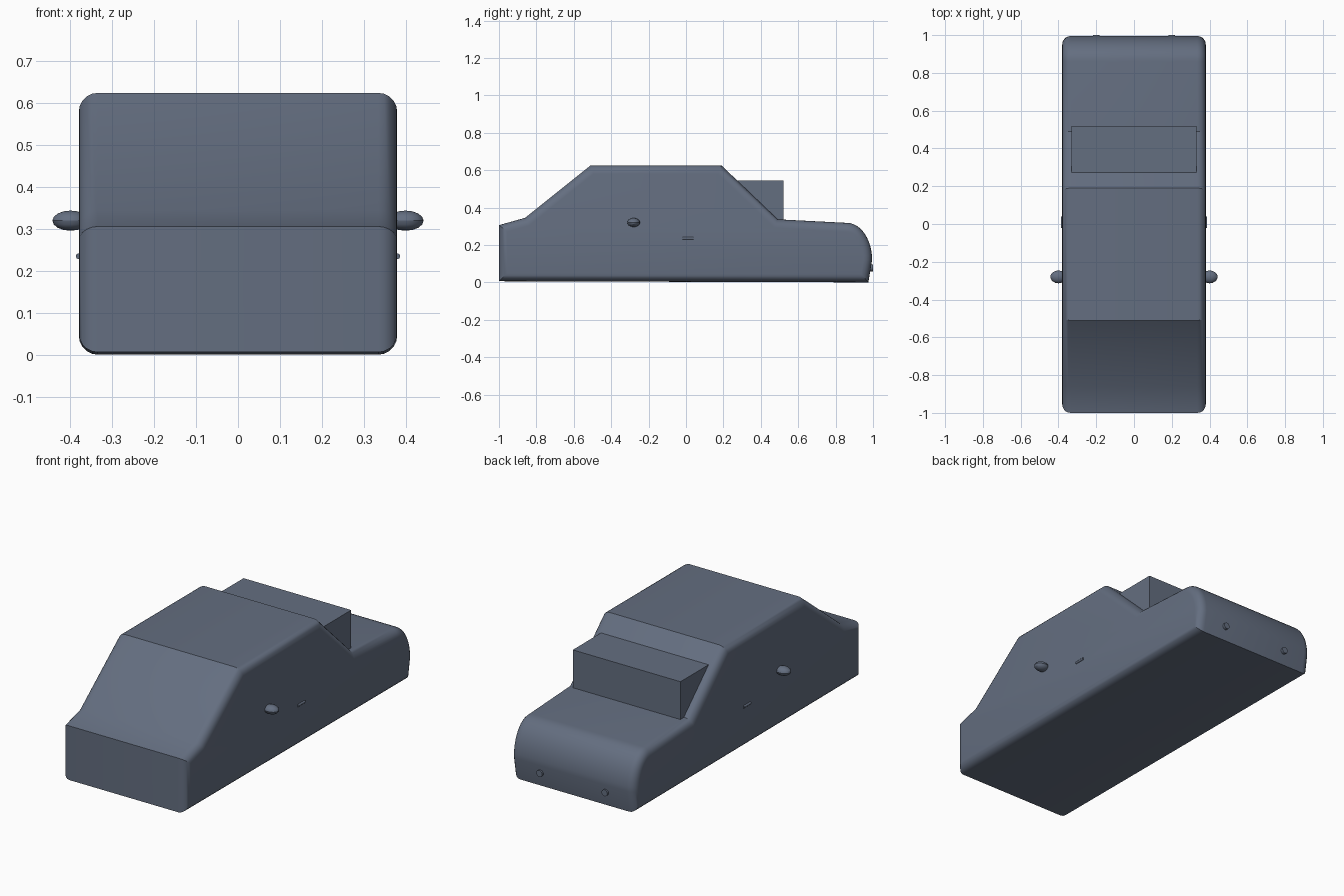
import bpy, bmesh, math

default = bpy.data.objects.get("Cube")
if default:
    bpy.data.objects.remove(default, do_unlink=True)

paint = bpy.data.materials.new("slate_grey")
paint.use_nodes = True
SLATE = (0.127, 0.156, 0.216, 1)
paint.diffuse_color = SLATE
paint.node_tree.nodes["Principled BSDF"].inputs["Base Color"].default_value = SLATE


def finish(name, bm, smooth=True):
    """Turn a bmesh into a painted object."""
    bmesh.ops.recalc_face_normals(bm, faces=bm.faces)
    mesh = bpy.data.meshes.new(name)
    bm.to_mesh(mesh)
    bm.free()
    mesh.materials.append(paint)
    obj = bpy.data.objects.new(name, mesh)
    bpy.context.collection.objects.link(obj)
    if smooth:
        bpy.ops.object.select_all(action="DESELECT")
        obj.select_set(True)
        bpy.context.view_layer.objects.active = obj
        bpy.ops.object.shade_smooth_by_angle(angle=math.radians(30))
    return obj


def place(bm, size, centre):
    bmesh.ops.scale(bm, vec=size, verts=bm.verts)
    bmesh.ops.translate(bm, vec=centre, verts=bm.verts)


def ellipsoid(name, radii, centre):
    bm = bmesh.new()
    bmesh.ops.create_uvsphere(bm, u_segments=16, v_segments=8, radius=1)
    place(bm, radii, centre)
    return finish(name, bm)


def rod(name, radius, length, centre):
    """Cylinder lying along y."""
    bm = bmesh.new()
    bmesh.ops.create_cone(bm, cap_ends=True, segments=16, radius1=1, radius2=1, depth=1)
    for v in bm.verts:
        v.co.y, v.co.z = v.co.z, -v.co.y
    place(bm, (radius, length, radius), centre)
    return finish(name, bm)


# Car body: side profile with a rounded tail, extruded across the width
HALF_WIDTH = 0.38
profile = [(-1, 0.006), (-1, 0.306), (-0.86, 0.345), (-0.51, 0.625),
           (0.19, 0.625), (0.49, 0.337)]
STEPS = 12
for i in range(STEPS + 1):
    a = math.pi / 2 * (1 - i / STEPS)
    profile.append((0.86 + 0.135 * math.cos(a), 0.12 + 0.198 * math.sin(a)))
profile.append((0.975, 0))

bm = bmesh.new()
side = bm.faces.new([bm.verts.new((-HALF_WIDTH, y, z)) for y, z in profile])
extruded = bmesh.ops.extrude_face_region(bm, geom=[side], use_keep_orig=True)
moved = [g for g in extruded["geom"] if isinstance(g, bmesh.types.BMVert)]
bmesh.ops.translate(bm, vec=(2 * HALF_WIDTH, 0, 0), verts=moved)
bmesh.ops.recalc_face_normals(bm, faces=bm.faces)

# Rounded rim around both flanks
rim = [e for e in bm.edges if abs(e.verts[0].co.x - e.verts[1].co.x) < 0.001]
bmesh.ops.bevel(bm, geom=rim, offset=0.045, offset_type="OFFSET", segments=5,
                profile=0.5, affect="EDGES", clamp_overlap=False)
finish("car_body", bm)

# Square box sitting against the sloping rear
bm = bmesh.new()
bmesh.ops.create_cube(bm, size=1)
place(bm, (0.66, 0.25, 0.23), (0, 0.395, 0.43))
finish("rear_box", bm, smooth=False)

# Paired fittings
for label, s in (("left", 1), ("right", -1)):
    ellipsoid(f"{label}_mirror", (0.043, 0.034, 0.024), (s * 0.4, -0.28, 0.32))
    rod(f"{label}_door_handle", 0.007, 0.06, (s * 0.38, 0.01, 0.235))
    rod(f"{label}_tail_button", 0.018, 0.03, (s * 0.2, 0.985, 0.077))
